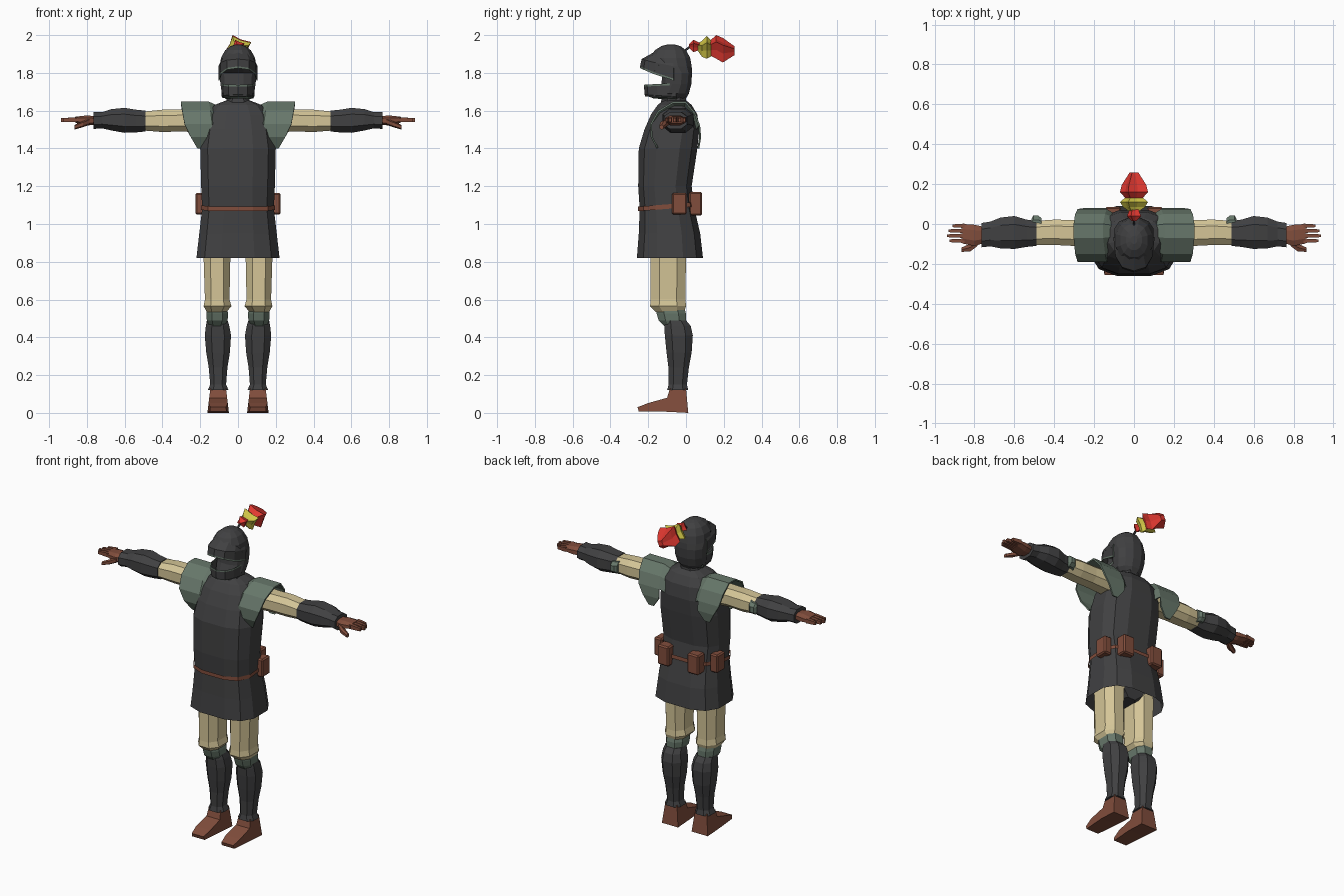
import bpy, bmesh, math
from mathutils import Vector


def material(name, rgb):
    m = bpy.data.materials.new(name)
    m.diffuse_color = (*rgb, 1)
    return m


DARK = material("charcoal", (0.052, 0.052, 0.054))
GREEN = material("grey_green", (0.135, 0.185, 0.145))
KHAKI = material("khaki", (0.66, 0.56, 0.31))
BROWN = material("leather_brown", (0.22, 0.075, 0.045))
RED = material("red", (0.75, 0.04, 0.03))
YELLOW = material("yellow", (0.62, 0.55, 0.06))


def finish(name, bm, *mats):
    bmesh.ops.recalc_face_normals(bm, faces=bm.faces)
    me = bpy.data.meshes.new(name)
    bm.to_mesh(me)
    bm.free()
    for m in mats:
        me.materials.append(m)
    ob = bpy.data.objects.new(name, me)
    bpy.context.collection.objects.link(ob)
    return ob


def section(n, power, spike=1.0):
    """Closed unit cross-section, filling -1..1 in both directions."""
    pts = []
    for i in range(n):
        a = 2 * math.pi * (i + 0.5) / n
        k = spike if i % 2 else 1.0
        c, s = math.cos(a), math.sin(a)
        pts.append((k * math.copysign(abs(c) ** power, c), k * math.copysign(abs(s) ** power, s)))
    mx, my = max(abs(p[0]) for p in pts), max(abs(p[1]) for p in pts)
    return [(p[0] / mx, p[1] / my) for p in pts]


def loft(name, axis, rings, mat, n=8, power=0.8, side=1, caps=True, spike=1.0):
    """Skin rings of (position, a_min, a_max, b_min, b_max) along an axis."""
    bm = bmesh.new()
    loops = []
    for t, a0, a1, b0, b1 in rings:
        loop = []
        for u, v in section(n, power, spike):
            a, b = (a0 + a1) / 2 + u * (a1 - a0) / 2, (b0 + b1) / 2 + v * (b1 - b0) / 2
            p = {"x": (t, a, b), "y": (a, t, b), "z": (a, b, t)}[axis]
            loop.append(bm.verts.new((p[0] * side, p[1], p[2])))
        loops.append(loop)
    for lo, hi in zip(loops, loops[1:]):
        for i in range(n):
            j = (i + 1) % n
            bm.faces.new((lo[i], lo[j], hi[j], hi[i]))
    if caps:
        bm.faces.new(loops[0])
        bm.faces.new(loops[-1])
    return finish(name, bm, mat)


def box(name, lo, hi, mat, bevel=0.0):
    bm = bmesh.new()
    bmesh.ops.create_cube(bm, size=1)
    lo, hi = Vector(lo), Vector(hi)
    for v in bm.verts:
        v.co = [(lo[i] + hi[i]) / 2 + v.co[i] * (hi[i] - lo[i]) for i in range(3)]
    if bevel:
        bmesh.ops.bevel(bm, geom=bm.edges[:], offset=bevel, segments=1, affect="EDGES")
    return finish(name, bm, mat)


def face_band(name, rows, rows_inset, n=6):
    """Plate wrapped round the face; rows of (z_front, z_side, y_front, y_back, half_width)."""
    bm = bmesh.new()
    grid = []
    for zf, zs, yf, yb, hw in rows:
        row = []
        for i in range(n + 1):
            a = math.pi * i / n
            c, s = math.cos(a), math.sin(a)
            row.append(bm.verts.new((hw * math.copysign(abs(c) ** 0.8, c),
                                     yb + (yf - yb) * s ** 0.8, zs + (zf - zs) * s)))
        grid.append(row)
    framed = []
    for r, (lo, hi) in enumerate(zip(grid, grid[1:])):
        for i in range(n):
            f = bm.faces.new((lo[i], lo[i + 1], hi[i + 1], hi[i]))
            if r in rows_inset:
                framed.append(f)
    # dark slots inside the green frames
    bmesh.ops.inset_individual(bm, faces=framed, thickness=0.010, depth=-0.002)
    for f in framed:
        f.material_index = 1
    ob = finish(name, bm, GREEN, DARK)
    mod = ob.modifiers.new("thickness", "SOLIDIFY")
    mod.thickness = 0.01
    return ob


# Tunic, open at the hem
loft("tunic", "z", [
    (0.82, -0.22, 0.22, -0.26, 0.09), (0.95, -0.205, 0.205, -0.25, 0.075),
    (1.08, -0.19, 0.19, -0.245, 0.045), (1.20, -0.195, 0.195, -0.253, 0.03),
    (1.40, -0.20, 0.20, -0.25, 0.06), (1.50, -0.185, 0.185, -0.22, 0.07),
    (1.58, -0.16, 0.16, -0.185, 0.06), (1.63, -0.125, 0.125, -0.15, 0.03),
    (1.655, -0.06, 0.06, -0.12, 0.0)], DARK, n=12, power=0.7, caps=False)
loft("neck", "z", [(1.60, -0.08, 0.08, -0.14, 0.01), (1.66, -0.06, 0.06, -0.13, 0.0),
                   (1.70, -0.06, 0.06, -0.12, 0.0)], DARK)
loft("hips", "z", [(0.83, -0.05, 0.05, -0.15, -0.02), (0.88, -0.17, 0.17, -0.19, 0.0),
                   (1.05, -0.17, 0.17, -0.2, 0.02)], DARK)

# Belt, dipping at the front
belt = loft("belt", "z", [(1.068, -0.197, 0.197, -0.254, 0.054), (1.092, -0.197, 0.197, -0.254, 0.052)],
            BROWN, n=12, power=0.7, caps=False)
for v in belt.data.vertices:
    v.co.z += 0.012 + 0.08 * (v.co.y + 0.1)

# Helmet
loft("helmet", "z", [
    (1.665, -0.06, 0.06, -0.13, 0.0), (1.69, -0.085, 0.085, -0.15, 0.015),
    (1.74, -0.093, 0.093, -0.13, 0.028), (1.80, -0.098, 0.098, -0.125, 0.032),
    (1.835, -0.097, 0.097, -0.18, 0.03), (1.88, -0.09, 0.09, -0.19, 0.022),
    (1.92, -0.068, 0.068, -0.165, 0.0), (1.942, -0.04, 0.04, -0.13, -0.03),
    (1.95, -0.015, 0.015, -0.10, -0.06)], DARK, n=12, power=0.9)
face_band("visor", [(1.835, 1.77, -0.243, -0.065, 0.102), (1.873, 1.835, -0.235, -0.065, 0.104),
                    (1.912, 1.875, -0.165, -0.07, 0.082)], (0, 1))
face_band("chin_guard", [(1.737, 1.745, -0.222, -0.07, 0.088), (1.685, 1.675, -0.22, -0.05, 0.086),
                         (1.664, 1.66, -0.17, -0.05, 0.06)], (0,))

# Plume: stem and three spiky tufts
loft("plume_stem", "y", [(-0.02, -0.006, 0.006, 1.90, 1.915), (0.04, -0.006, 0.006, 1.945, 1.96)], DARK, n=6)
for name, mat, rings in (
        ("plume_small_tuft", RED, [(0.015, -0.01, 0.01, 1.935, 1.95), (0.04, -0.035, 0.035, 1.91, 1.975),
                                   (0.08, -0.02, 0.02, 1.925, 1.955)]),
        ("plume_middle_tuft", YELLOW, [(0.06, -0.02, 0.02, 1.92, 1.955), (0.085, -0.055, 0.055, 1.885, 1.97),
                                       (0.11, -0.07, 0.07, 1.875, 1.995), (0.14, -0.035, 0.035, 1.89, 1.965)]),
        ("plume_end_tuft", RED, [(0.115, -0.03, 0.03, 1.90, 1.96), (0.16, -0.07, 0.07, 1.875, 2.0),
                                 (0.195, -0.062, 0.062, 1.855, 1.985), (0.258, -0.022, 0.022, 1.895, 1.94)])):
    loft(name, "y", rings, mat, n=8, power=1.0, spike=0.62)


def shoulder_pad(name, s):
    """Arched shell; rows of (y, z, x_inner, x_outer)."""
    rows = [(-0.155, 1.40, 0.18, 0.215), (-0.187, 1.46, 0.137, 0.25), (-0.19, 1.53, 0.137, 0.283),
            (-0.15, 1.60, 0.145, 0.295), (-0.07, 1.648, 0.155, 0.303), (0.0, 1.648, 0.155, 0.303),
            (0.05, 1.59, 0.145, 0.295), (0.075, 1.52, 0.137, 0.283), (0.08, 1.46, 0.137, 0.25),
            (0.07, 1.40, 0.18, 0.215)]
    bm = bmesh.new()
    pts = [[bm.verts.new((s * x, y, z)) for x in (xi, xo)] for y, z, xi, xo in rows]
    for a, b in zip(pts, pts[1:]):
        bm.faces.new((a[0], a[1], b[1], b[0]))
    # inner skirt that closes the arch onto the tunic
    crown = [bm.verts.new((s * 0.10, -0.035 + (y + 0.035) * 0.8, z - 0.025)) for y, z, _, _ in rows[2:8]]
    for i in range(5):
        bm.faces.new((crown[i], crown[i + 1], pts[i + 3][0], pts[i + 2][0]))
    mod = finish(name, bm, GREEN).modifiers.new("thickness", "SOLIDIFY")
    mod.thickness = 0.01


def foot(name, s):
    bm = bmesh.new()
    profile = [(0.012, 0.0), (-0.10, 0.006), (-0.25, 0.008), (-0.257, 0.03), (-0.20, 0.052),
               (-0.10, 0.08), (-0.085, 0.13), (0.0, 0.13)]
    walls = []
    for d in (-1, 1):
        wall = []
        for y, z in profile:
            w = 0.057 - 0.12 * z - (0.012 if y < -0.24 else 0)
            wall.append(bm.verts.new((s * (0.105 + d * w), y, z)))
        bm.faces.new(wall)
        walls.append(wall)
    for i in range(len(profile)):
        j = (i + 1) % len(profile)
        bm.faces.new((walls[0][i], walls[0][j], walls[1][j], walls[1][i]))
    finish(name, bm, BROWN)


for s, tag in ((-1, "left"), (1, "right")):
    # Arm
    shoulder_pad(tag + "_shoulder_pad", s)
    loft(tag + "_sleeve", "x", [(0.12, -0.11, 0.03, 1.48, 1.61), (0.30, -0.11, 0.02, 1.49, 1.605),
                                (0.40, -0.105, 0.022, 1.487, 1.605), (0.50, -0.105, 0.015, 1.495, 1.595)],
         KHAKI, side=s)
    loft(tag + "_elbow_pad", "x", [(0.465, -0.04, 0.03, 1.505, 1.585), (0.48, -0.04, 0.042, 1.51, 1.58),
                                   (0.505, -0.04, 0.042, 1.51, 1.58), (0.515, -0.04, 0.025, 1.515, 1.575)],
         GREEN, side=s)
    loft(tag + "_gauntlet", "x", [
        (0.49, -0.11, 0.015, 1.49, 1.60), (0.54, -0.115, 0.022, 1.485, 1.605),
        (0.60, -0.125, 0.04, 1.483, 1.615), (0.67, -0.122, 0.032, 1.495, 1.608),
        (0.72, -0.112, 0.012, 1.507, 1.592), (0.765, -0.117, 0.005, 1.503, 1.592)], DARK, side=s)
    loft(tag + "_palm", "x", [(0.75, -0.095, -0.015, 1.525, 1.57), (0.80, -0.11, -0.004, 1.522, 1.575),
                              (0.86, -0.098, 0.0, 1.535, 1.568)], BROWN, side=s)
    for i, tip in enumerate((0.925, 0.937, 0.93, 0.91)):
        y = -0.084 + i * 0.025
        loft(f"{tag}_finger_{i + 1}", "x", [(0.85, y - 0.011, y + 0.011, 1.539, 1.566),
                                            (tip, y - 0.007, y + 0.007, 1.541, 1.56)], BROWN, n=4, side=s)
    loft(tag + "_thumb", "x", [(0.785, -0.11, -0.075, 1.525, 1.56), (0.82, -0.137, -0.098, 1.513, 1.545),
                               (0.865, -0.14, -0.118, 1.50, 1.525)], BROWN, n=6, side=s)
    # Leg
    loft(tag + "_trouser_leg", "z", [
        (0.535, 0.06, 0.165, -0.16, -0.01), (0.565, 0.035, 0.182, -0.19, 0.0),
        (0.60, 0.045, 0.175, -0.187, -0.003), (0.85, 0.04, 0.183, -0.187, 0.0),
        (1.0, 0.01, 0.18, -0.19, 0.0)], KHAKI, side=s)
    loft(tag + "_knee_pad", "z", [(0.455, 0.075, 0.15, -0.11, -0.01), (0.49, 0.055, 0.165, -0.145, 0.0),
                                  (0.525, 0.052, 0.168, -0.155, 0.0), (0.56, 0.06, 0.165, -0.16, -0.01)],
         GREEN, side=s)
    loft(tag + "_shin_guard", "z", [
        (0.12, 0.05, 0.16, -0.10, 0.012), (0.15, 0.063, 0.147, -0.092, 0.005),
        (0.24, 0.056, 0.155, -0.093, 0.015), (0.32, 0.043, 0.168, -0.103, 0.03),
        (0.41, 0.037, 0.176, -0.112, 0.036), (0.46, 0.046, 0.17, -0.115, 0.025),
        (0.49, 0.055, 0.165, -0.11, 0.0)], DARK, side=s)
    foot(tag + "_boot", s)
    # Belt pouches, one on the hip and one at the back
    x0, x1 = sorted((s * 0.17, s * 0.225))
    box(tag + "_hip_pouch", (x0, -0.075, 1.05), (x1, 0.005, 1.165), BROWN, 0.008)
    x0, x1 = sorted((s * 0.065, s * 0.145))
    box(tag + "_back_pouch", (x0, 0.015, 1.045), (x1, 0.085, 1.17), BROWN, 0.008)
